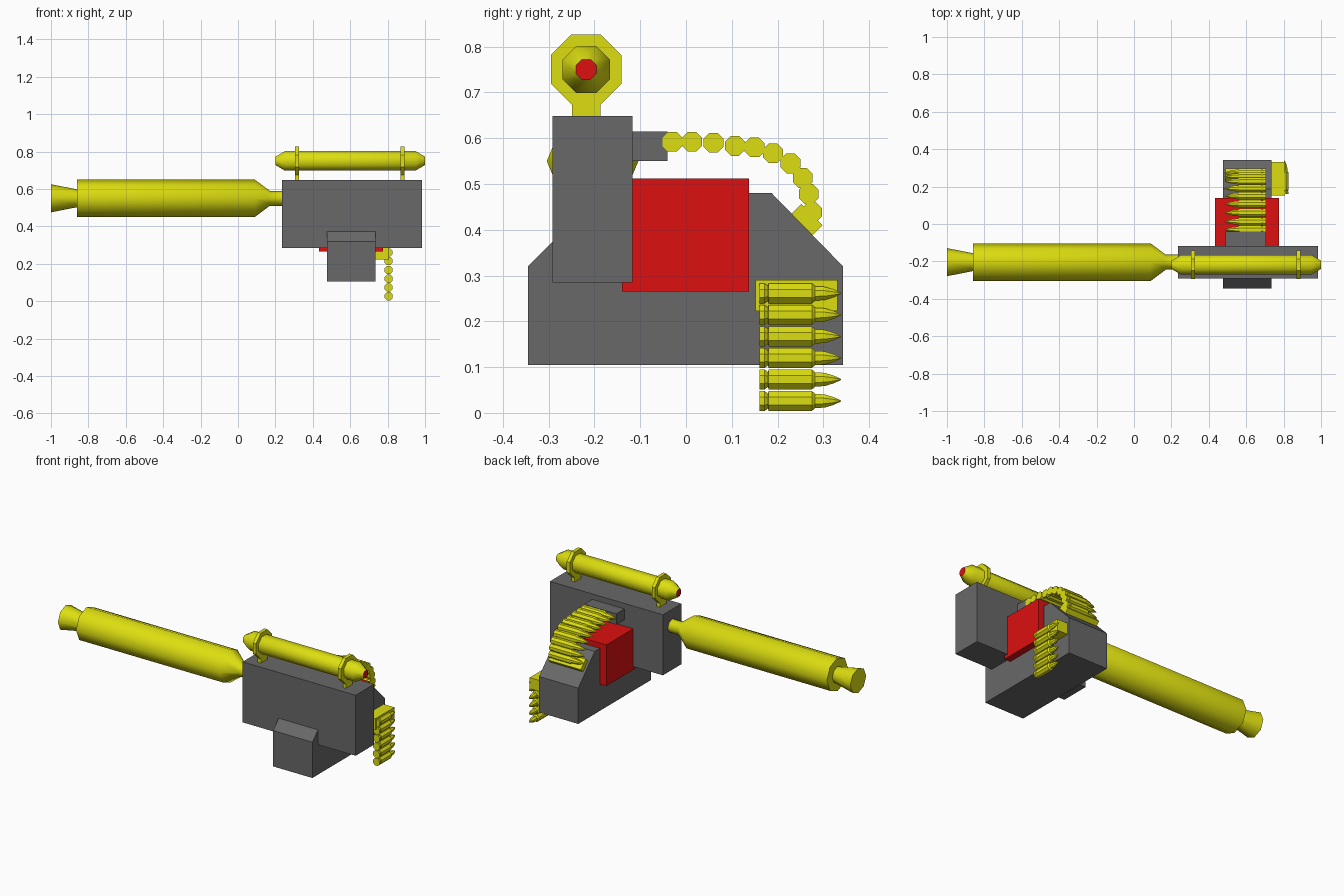
import bpy, bmesh, math
from mathutils import Vector, Matrix

if "Cube" in bpy.data.objects:
    bpy.data.objects.remove(bpy.data.objects["Cube"])


def mat(name, rgb):
    m = bpy.data.materials.new(name)
    m.diffuse_color = (*rgb, 1)
    m.use_nodes = True
    m.node_tree.nodes["Principled BSDF"].inputs["Base Color"].default_value = m.diffuse_color
    return m


YELLOW = mat("yellow", (0.72, 0.73, 0.005))
GREY = mat("grey", (0.14, 0.14, 0.14))
RED = mat("red", (0.72, 0.005, 0.005))


def finish(bm, name, *mats):
    bmesh.ops.recalc_face_normals(bm, faces=bm.faces)
    me = bpy.data.meshes.new(name)
    bm.to_mesh(me)
    bm.free()
    for m in mats:
        me.materials.append(m)
    ob = bpy.data.objects.new(name, me)
    bpy.context.collection.objects.link(ob)
    return ob


def box(name, lo, hi, m, tilt=0):
    lo, hi = Vector(lo), Vector(hi)
    bm = bmesh.new()
    bmesh.ops.create_cube(bm, size=1, matrix=Matrix.Translation((lo + hi) / 2)
                          @ Matrix.Rotation(tilt, 4, 'X') @ Matrix.Diagonal((*(hi - lo), 1)))
    return finish(bm, name, m)


def lathe(bm, prof, origin, axis, phase=0.0, n=8):
    """Revolve (distance, radius) pairs around an axis; returns the two end caps."""
    a = Vector(axis)
    v = Vector((0, 0, 1))
    u = v.cross(a)
    rings = []
    for s, r in prof:
        ring = []
        for i in range(n):
            t = phase + math.tau * i / n
            ring.append(bm.verts.new(Vector(origin) + a * s + (u * math.cos(t) + v * math.sin(t)) * r))
        rings.append(ring)
    for p, q in zip(rings, rings[1:]):
        for i in range(n):
            bm.faces.new((p[i], p[(i + 1) % n], q[(i + 1) % n], q[i]))
    return [bm.faces.new(rings[0]), bm.faces.new(rings[-1])]


def smooth(ob, deg):
    bpy.context.view_layer.objects.active = ob
    ob.select_set(True)
    bpy.ops.object.shade_smooth_by_angle(angle=math.radians(deg))
    ob.select_set(False)


# main housing: chamfered profile extruded along x
bm = bmesh.new()
outline = [(-.345, .105), (-.345, .32), (-.187, .48), (.187, .48), (.343, .32), (.343, .105)]
face = bm.faces.new([bm.verts.new((.475, y, z)) for y, z in outline])
ext = bmesh.ops.extrude_face_region(bm, geom=[face])
bmesh.ops.translate(bm, vec=(.26, 0, 0),
                    verts=[g for g in ext["geom"] if isinstance(g, bmesh.types.BMVert)])
finish(bm, "housing", GREY)

# receiver, feed port and red ammunition case
box("receiver", (.235, -.292, .285), (.985, -.117, .648), GREY)
box("feed_port", (.49, -.12, .55), (.705, -.04, .615), GREY)
box("ammo_case", (.432, -.14, .265), (.775, .138, .512), RED)

# barrel with flared muzzle
bm = bmesh.new()
lathe(bm, [(-1, .075), (-.862, .048), (-.862, .1), (.09, .1), (.17, .04), (.25, .04)],
      (0, -.204, .55), (1, 0, 0))
smooth(finish(bm, "barrel", YELLOW), 50)

# scope tube with red lenses at both ends
bm = bmesh.new()
half = math.pi / 8
for cap in lathe(bm, [(.2, .024), (.25, .056), (.95, .056), (1, .024)],
                 (0, -.218, .75), (1, 0, 0), half):
    cap.material_index = 1
smooth(finish(bm, "scope", YELLOW, RED), 46)

# scope rings and their posts
for i, x in enumerate((.305, .87)):
    bm = bmesh.new()
    lathe(bm, [(x, .083), (x + .021, .083)], (0, -.218, .75), (1, 0, 0), half)
    finish(bm, f"scope_ring_{i}", YELLOW)
    box(f"scope_post_{i}", (x, -.249, .64), (x + .021, -.187, .69), YELLOW)

# cartridge: rim, groove, case, neck, pointed bullet (fractions of length, radius)
ROUND = [(0, .0235), (.06, .0235), (.1, .018), (.11, .0235), (.64, .0235), (.68, .017),
         (.8, .0155), (.91, .009), (1, .001)]


def belt(name, points, axis, length):
    bm = bmesh.new()
    for p in points:
        lathe(bm, [(s * length, r) for s, r in ROUND], p, axis, half)
    finish(bm, name, YELLOW)


# feed belt curving over the case, and hanging belt on the side
arc = [(-.03, .592), (.013, .592), (.06, .59), (.107, .583), (.15, .58), (.19, .567),
       (.228, .545), (.255, .513), (.268, .478), (.275, .438)]
belt("feed_belt", [(.705, y, z) for y, z in arc], (-1, 0, 0), .22)
belt("hanging_belt", [(.805, .161, .026 + .047 * i) for i in range(6)], (0, 1, 0), .178)

# belt chutes
box("upper_chute", (.49, .224, .39), (.705, .29, .44), YELLOW, -math.pi / 4)
box("side_chute", (.73, .152, .223), (.806, .331, .29), YELLOW)
